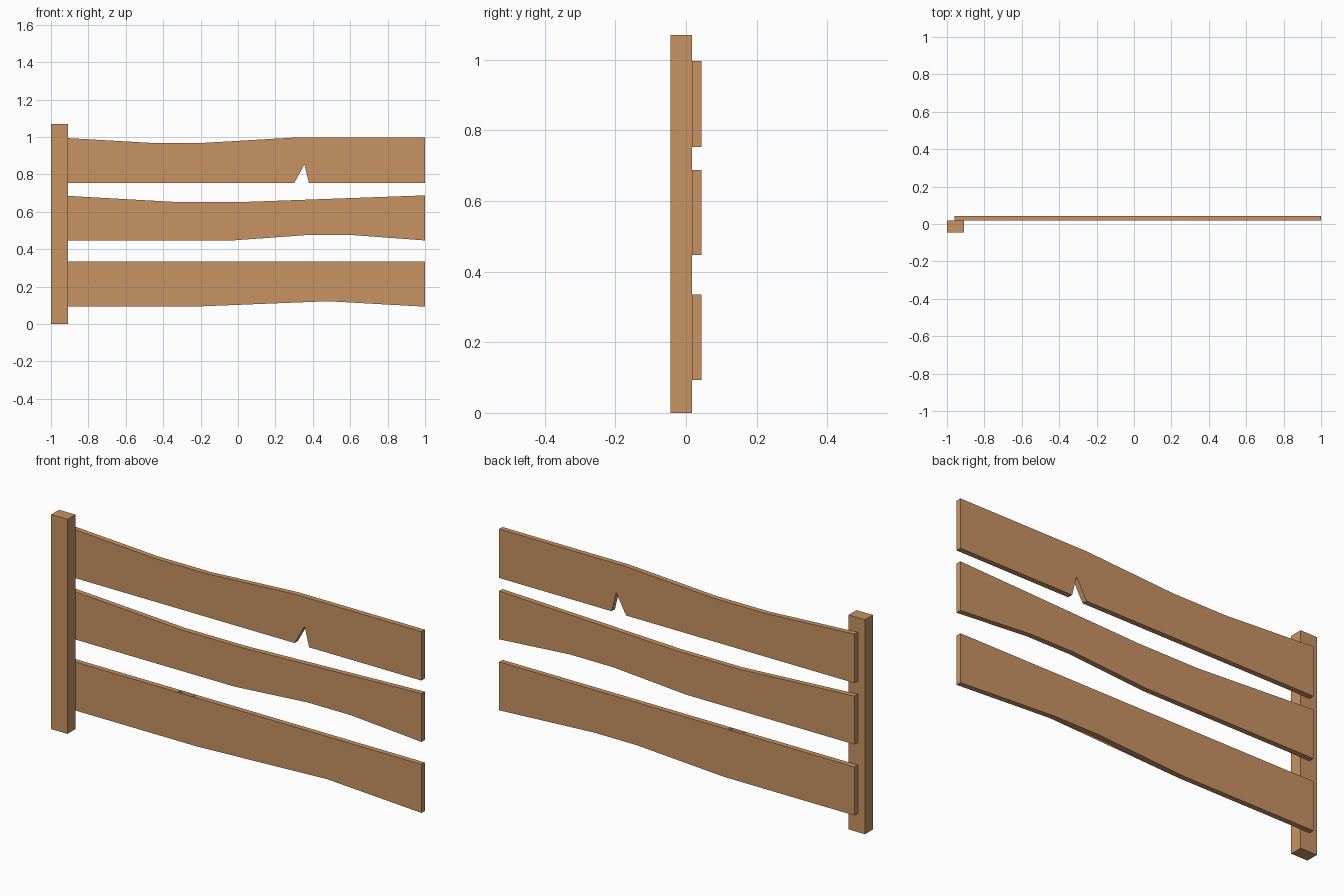
import bpy, bmesh

if "Cube" in bpy.data.objects:
    bpy.data.objects.remove(bpy.data.objects["Cube"])

wood = bpy.data.materials.new("light_brown_wood")
wood.diffuse_color = (0.58, 0.292, 0.127, 1.0)
wood.use_nodes = True
wood.node_tree.nodes["Principled BSDF"].inputs["Base Color"].default_value = wood.diffuse_color


def extrude_profile(name, points, y0, y1):
    """Extrude an x/z outline from y0 (front) to y1 (back)."""
    bm = bmesh.new()
    front = [bm.verts.new((x, y0, z)) for x, z in points]
    back = [bm.verts.new((x, y1, z)) for x, z in points]
    n = len(points)
    caps = [bm.faces.new(front), bm.faces.new(back[::-1])]
    for i in range(n):
        j = (i + 1) % n
        bm.faces.new((front[j], front[i], back[i], back[j]))
    bmesh.ops.triangulate(bm, faces=caps)
    bmesh.ops.recalc_face_normals(bm, faces=bm.faces[:])
    mesh = bpy.data.meshes.new(name)
    bm.to_mesh(mesh)
    bm.free()
    mesh.materials.append(wood)
    obj = bpy.data.objects.new(name, mesh)
    bpy.context.collection.objects.link(obj)
    return obj


L, R = -0.96, 1.0              # plank ends
FRONT, MID, BACK = -0.0445, 0.0175, 0.0435

# Upright post
extrude_profile("post", [(-1, 0), (-0.91, 0), (-0.91, 1.07), (-1, 1.07)], FRONT, MID)

# Planks: bottom edge left to right, then top edge right to left
planks = {
    "top_plank": [
        (L, 0.753), (0.30, 0.753), (0.355, 0.853), (0.38, 0.753), (R, 0.753),
        (R, 0.997), (0.30, 0.997), (-0.18, 0.969), (-0.47, 0.969), (L, 0.997)],
    "middle_plank": [
        (L, 0.447), (-0.03, 0.447), (0.37, 0.476), (0.61, 0.476), (R, 0.447),
        (R, 0.688), (0.01, 0.652), (-0.32, 0.652), (L, 0.688)],
    "bottom_plank": [
        (L, 0.093), (-0.24, 0.093), (0.24, 0.122), (0.48, 0.122), (R, 0.093),
        (R, 0.335), (-0.26, 0.335), (-0.315, 0.235), (-0.345, 0.335), (L, 0.335)],
}
for name, outline in planks.items():
    extrude_profile(name, outline, MID, BACK)
